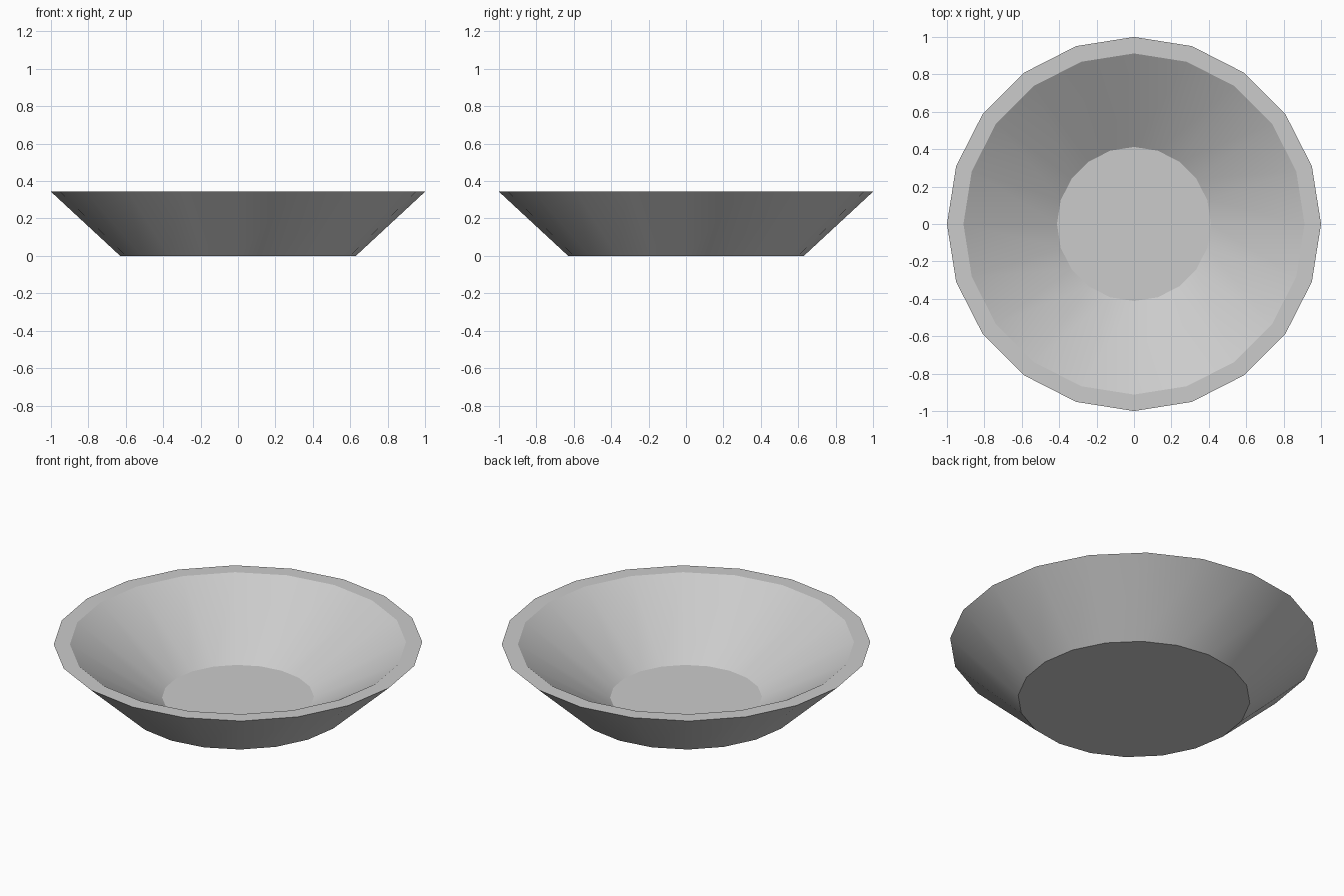
import bpy, bmesh, math

if "Cube" in bpy.data.objects:
    bpy.data.objects.remove(bpy.data.objects["Cube"])

SIDES = 20
# Cross-section (radius, height): base edge, outer rim, inner rim, floor edge
PROFILE = [(0.63, 0.0), (1.0, 0.343), (0.912, 0.343), (0.412, 0.021)]

bm = bmesh.new()
rings = []
for r, z in PROFILE:
    rings.append([bm.verts.new((r * math.cos(2 * math.pi * i / SIDES),
                                r * math.sin(2 * math.pi * i / SIDES), z))
                  for i in range(SIDES)])

# Outer wall, flat rim and inner wall
for a, b in zip(rings, rings[1:]):
    for i in range(SIDES):
        j = (i + 1) % SIDES
        bm.faces.new((a[i], a[j], b[j], b[i]))

# Underside and inside floor
bm.faces.new(rings[0][::-1])
bm.faces.new(rings[-1])
bmesh.ops.recalc_face_normals(bm, faces=bm.faces)

mesh = bpy.data.meshes.new("bowl")
bm.to_mesh(mesh)
bm.free()
bowl = bpy.data.objects.new("bowl", mesh)
bpy.context.collection.objects.link(bowl)

# Smooth walls with crisp rim, floor and base edges
bpy.context.view_layer.objects.active = bowl
bowl.select_set(True)
bpy.ops.object.shade_smooth_by_angle(angle=math.radians(25))
